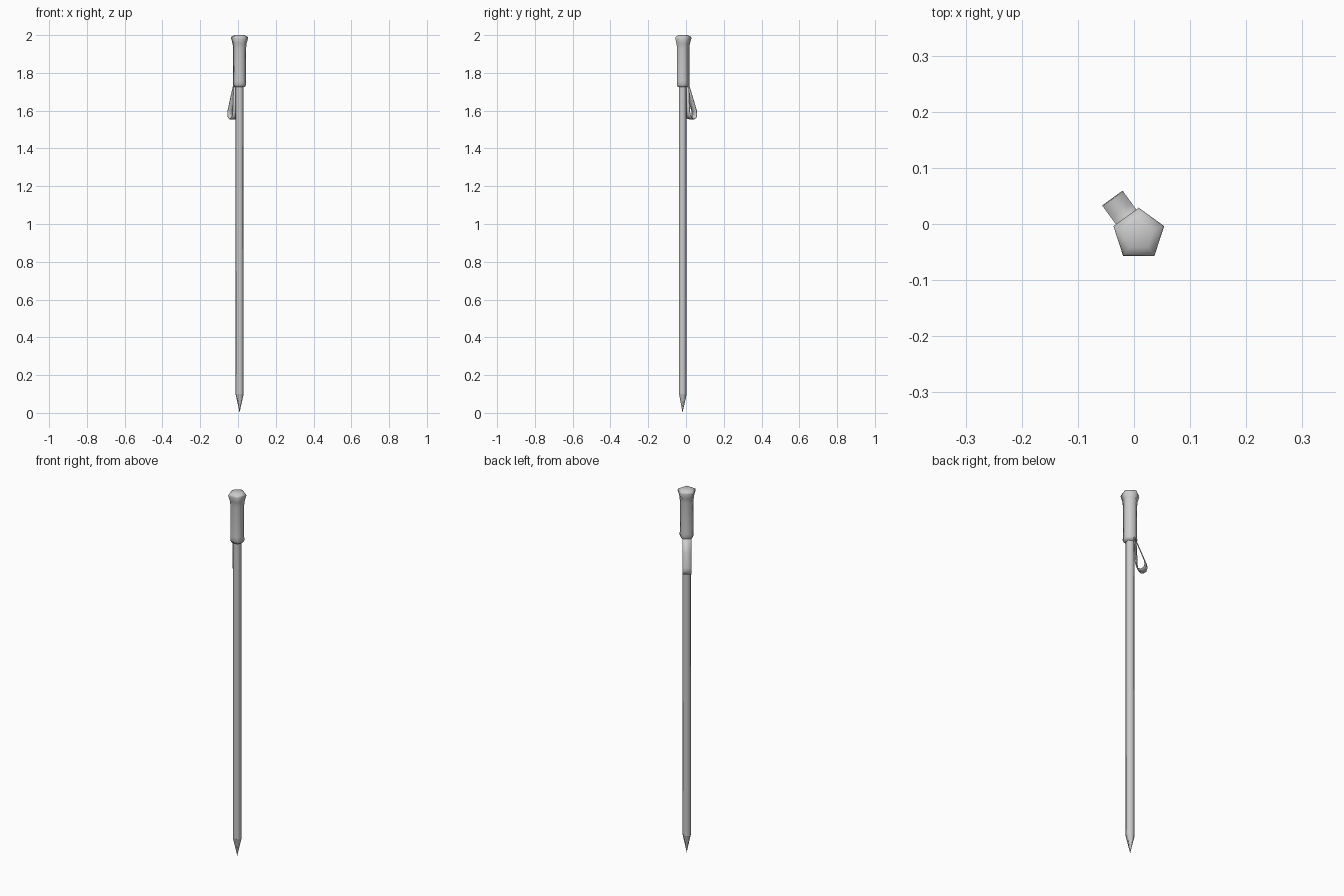
import bpy, bmesh, math
from mathutils import Vector

if "Cube" in bpy.data.objects:
    bpy.data.objects.remove(bpy.data.objects["Cube"])

CX, CY = 0.0085, -0.0185   # pole axis
SIDES = 5


def lathe(name, profile, angle):
    """Five-sided turned part from (radius, z) rings; radius 0 makes a point."""
    bm = bmesh.new()
    rings = []
    for r, z in profile:
        n = SIDES if r > 0 else 1
        rings.append([bm.verts.new((CX + r * math.cos(math.pi / 2 + math.tau * i / SIDES),
                                    CY + r * math.sin(math.pi / 2 + math.tau * i / SIDES), z))
                      for i in range(n)])
    for a, b in zip(rings, rings[1:]):
        for i in range(SIDES):
            j = (i + 1) % SIDES
            if len(a) == 1:
                bm.faces.new((a[0], b[j], b[i]))
            else:
                bm.faces.new((a[i], a[j], b[j], b[i]))
    for ring in (rings[0], rings[-1]):
        if len(ring) > 1:
            bm.faces.new(ring)
    return finish(name, bm, angle)


def finish(name, bm, angle):
    bmesh.ops.recalc_face_normals(bm, faces=bm.faces)
    me = bpy.data.meshes.new(name)
    bm.to_mesh(me)
    bm.free()
    ob = bpy.data.objects.new(name, me)
    bpy.context.collection.objects.link(ob)
    bpy.ops.object.select_all(action='DESELECT')
    ob.select_set(True)
    bpy.context.view_layer.objects.active = ob
    bpy.ops.object.shade_smooth_by_angle(angle=math.radians(angle))
    return ob


# Pole shaft and pointed metal tip
lathe("pole_shaft", [(0.022, 0.10), (0.022, 1.75)], 75)
lathe("pole_tip", [(0, 0.0), (0.004, 0.02), (0.0225, 0.10)], 75)

# Flared grip with bevelled lower collar and sloped crown
lathe("grip", [(0.030, 1.724), (0.037, 1.738), (0.036, 1.76), (0.036, 1.93),
               (0.039, 1.955), (0.0475, 1.984), (0.0445, 1.991), (0.028, 2.0)], 75)

# Wrist strap: a ribbon loop hanging from one face of the grip
out = Vector((math.cos(math.radians(126)), math.sin(math.radians(126)), 0))
side = Vector((-out.y, out.x, 0)) * 0.0225
path = [(0.025, 1.738), (0.052, 1.665), (0.0765, 1.598), (0.078, 1.580), (0.073, 1.563),
        (0.060, 1.556), (0.046, 1.559), (0.036, 1.574), (0.030, 1.60), (0.024, 1.735)]
bm = bmesh.new()
rows = [[bm.verts.new(Vector((CX, CY, z)) + out * d + side * s) for s in (-1, 1)]
        for d, z in path]
for a, b in zip(rows, rows[1:]):
    bm.faces.new((a[0], a[1], b[1], b[0]))
strap = finish("wrist_strap", bm, 50)
mod = strap.modifiers.new("thickness", 'SOLIDIFY')
mod.thickness = 0.004
mod.offset = 0
